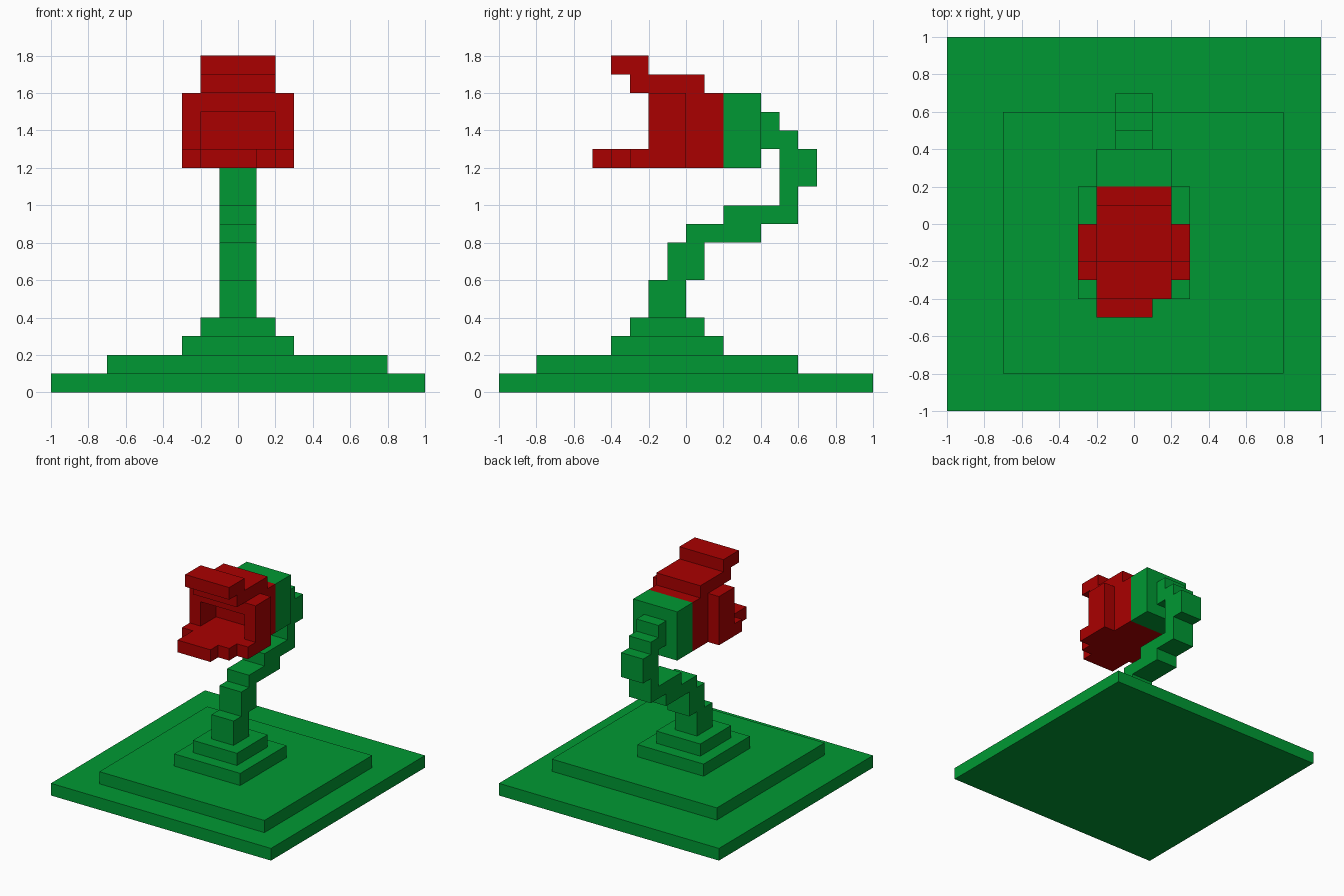
import bpy, bmesh
from mathutils import Vector

cube = bpy.data.objects.get("Cube")
if cube:
    bpy.data.objects.remove(cube, do_unlink=True)


def material(name, color):
    m = bpy.data.materials.new(name)
    m.diffuse_color = color
    m.use_nodes = True
    bsdf = next(n for n in m.node_tree.nodes if n.type == 'BSDF_PRINCIPLED')
    bsdf.inputs["Base Color"].default_value = color
    bsdf.inputs["Roughness"].default_value = 0.9
    return m


GREEN = material("leaf green", (0.0, 0.3185, 0.0331, 1))
RED = material("deep red", (0.402, 0.0, 0.0, 1))


def prism(name, axis, profile, low, high, mat):
    """Extrude a flat outline along an axis (0, 1 or 2) from low to high."""
    bm = bmesh.new()
    verts = []
    for a, b in profile:
        co = [a, b]
        co.insert(axis, low)
        verts.append(bm.verts.new(co))
    face = bm.faces.new(verts)
    ext = bmesh.ops.extrude_face_region(bm, geom=[face], use_keep_orig=True)
    move = Vector((0, 0, 0))
    move[axis] = high - low
    bmesh.ops.translate(bm, vec=move, verts=[
        g for g in ext["geom"] if isinstance(g, bmesh.types.BMVert)])
    bmesh.ops.recalc_face_normals(bm, faces=bm.faces)
    mesh = bpy.data.meshes.new(name)
    bm.to_mesh(mesh)
    bm.free()
    mesh.materials.append(mat)
    ob = bpy.data.objects.new(name, mesh)
    bpy.context.collection.objects.link(ob)
    return ob


def box(name, x, y, z, mat):
    outline = [(x[0], y[0]), (x[1], y[0]), (x[1], y[1]), (x[0], y[1])]
    return prism(name, 2, outline, z[0], z[1], mat)


# Stepped ground mound
box("ground_slab", (-1, 1), (-1, 1), (0, 0.1), GREEN)
box("ground_step", (-0.7, 0.8), (-0.8, 0.6), (0.1, 0.2), GREEN)
box("mound_lower", (-0.3, 0.3), (-0.4, 0.2), (0.2, 0.3), GREEN)
box("mound_upper", (-0.2, 0.2), (-0.3, 0.1), (0.3, 0.4), GREEN)

# Stem, a stepped (y, z) outline curling up behind the head
stem = [(-0.2, 0.4), (0, 0.4), (0, 0.6), (0.1, 0.6), (0.1, 0.8), (0.4, 0.8),
        (0.4, 0.9), (0.6, 0.9), (0.6, 1.1), (0.7, 1.1), (0.7, 1.3), (0.6, 1.3),
        (0.6, 1.4), (0.5, 1.4), (0.5, 1.5), (0.4, 1.5), (0.4, 1.3), (0.5, 1.3),
        (0.5, 1.0), (0.2, 1.0), (0.2, 0.9), (0, 0.9), (0, 0.8), (-0.1, 0.8),
        (-0.1, 0.6), (-0.2, 0.6)]
prism("stem", 0, stem, -0.1, 0.1, GREEN)

# Flower head: green calyx, red back, then the open mouth
box("calyx", (-0.2, 0.2), (0.2, 0.4), (1.2, 1.6), GREEN)
box("head_back", (-0.2, 0.2), (0, 0.2), (1.2, 1.6), RED)

# Cheeks and brow form an arch around the mouth, an (x, z) outline
arch = [(-0.3, 1.3), (-0.2, 1.3), (-0.2, 1.5), (0.2, 1.5), (0.2, 1.3),
        (0.3, 1.3), (0.3, 1.6), (-0.3, 1.6)]
prism("mouth_arch", 1, arch, -0.2, 0, RED)

# Lower lip, an (x, y) outline
lip = [(-0.3, 0), (-0.3, -0.3), (-0.2, -0.3), (-0.2, -0.5), (0.1, -0.5),
       (0.1, -0.4), (0.2, -0.4), (0.2, -0.3), (0.3, -0.3), (0.3, 0)]
prism("lower_lip", 2, lip, 1.2, 1.3, RED)

# Upper petal, a stepped (y, z) outline
petal = [(-0.3, 1.6), (0.1, 1.6), (0.1, 1.7), (-0.2, 1.7), (-0.2, 1.8),
         (-0.4, 1.8), (-0.4, 1.7), (-0.3, 1.7)]
prism("upper_petal", 0, petal, -0.2, 0.2, RED)
